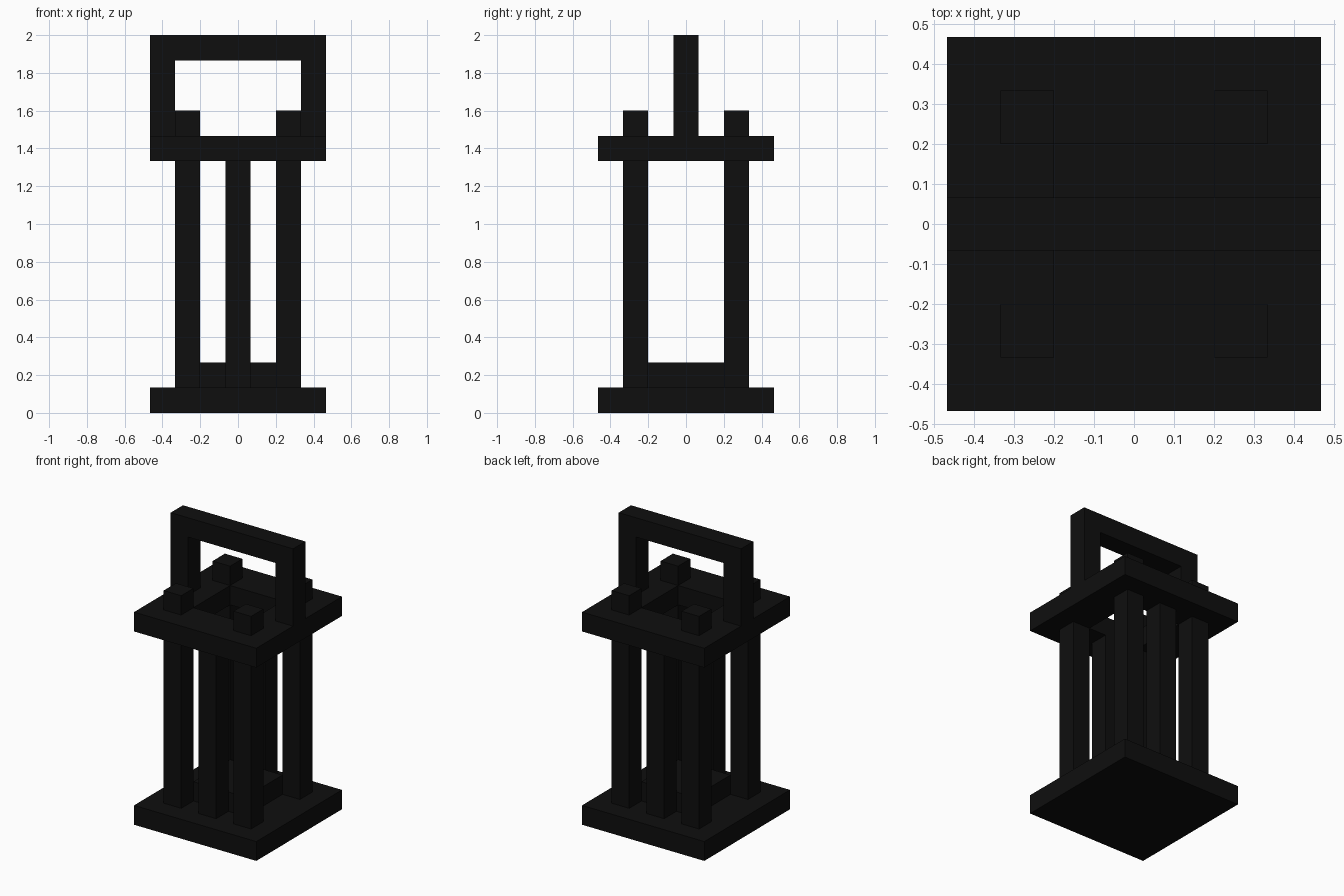
import bpy
import bmesh
from mathutils import Matrix, Vector

if "Cube" in bpy.data.objects:
    bpy.data.objects.remove(bpy.data.objects["Cube"], do_unlink=True)

U = 2 / 15  # one block; every part is a whole number of blocks

black = bpy.data.materials.new("matte_black")
black.use_nodes = True
color = (0.0045, 0.0045, 0.0045, 1)
black.diffuse_color = color
bsdf = next(n for n in black.node_tree.nodes if n.type == "BSDF_PRINCIPLED")
bsdf.inputs["Base Color"].default_value = color
bsdf.inputs["Roughness"].default_value = 0.9


def finish(name, bm):
    """Scale from blocks to units and link the object."""
    bmesh.ops.recalc_face_normals(bm, faces=bm.faces)
    bmesh.ops.scale(bm, vec=(U, U, U), verts=bm.verts)
    mesh = bpy.data.meshes.new(name)
    bm.to_mesh(mesh)
    bm.free()
    mesh.materials.append(black)
    obj = bpy.data.objects.new(name, mesh)
    bpy.context.collection.objects.link(obj)
    return obj


def box(name, x, y, width, bottom, top):
    """Square column centred on x, y."""
    bm = bmesh.new()
    height = top - bottom
    place = Matrix.Translation((x, y, bottom + height / 2))
    size = Matrix.Diagonal((width, width, height, 1))
    bmesh.ops.create_cube(bm, size=1, matrix=place @ size)
    return finish(name, bm)


def extrude(bm, direction):
    geom = bmesh.ops.extrude_face_region(bm, geom=bm.faces[:], use_keep_orig=True)
    verts = [g for g in geom["geom"] if isinstance(g, bmesh.types.BMVert)]
    bmesh.ops.translate(bm, vec=Vector(direction), verts=verts)


# Base slab and the raised block on it
box("base_plate", 0, 0, 7, 0, 1)
box("inner_block", 0, 0, 3, 1, 2)

# Corner posts rise through the top plate; middle posts stop under it
for y, end in ((-2, "front"), (2, "back")):
    for x, side in ((-2, "right"), (2, "left")):
        box(f"{end}_{side}_post", x, y, 1, 1, 12)
    box(f"{end}_middle_post", 0, y, 1, 1, 10)

# Top plate with a square opening
bm = bmesh.new()
corners = [(-1, -1), (1, -1), (1, 1), (-1, 1)]
outer = [bm.verts.new((3.5 * x, 3.5 * y, 10)) for x, y in corners]
inner = [bm.verts.new((1.5 * x, 1.5 * y, 10)) for x, y in corners]
for i in range(4):
    j = (i + 1) % 4
    bm.faces.new((outer[i], outer[j], inner[j], inner[i]))
extrude(bm, (0, 0, 1))
finish("top_plate", bm)

# Carrying handle: an arch across the width
bm = bmesh.new()
half = [(3.5, 15), (3.5, 11), (2.5, 11), (2.5, 14)]
arch = half + [(-x, z) for x, z in reversed(half)]
bm.faces.new([bm.verts.new((x, -0.5, z)) for x, z in arch])
extrude(bm, (0, 1, 0))
finish("handle", bm)
